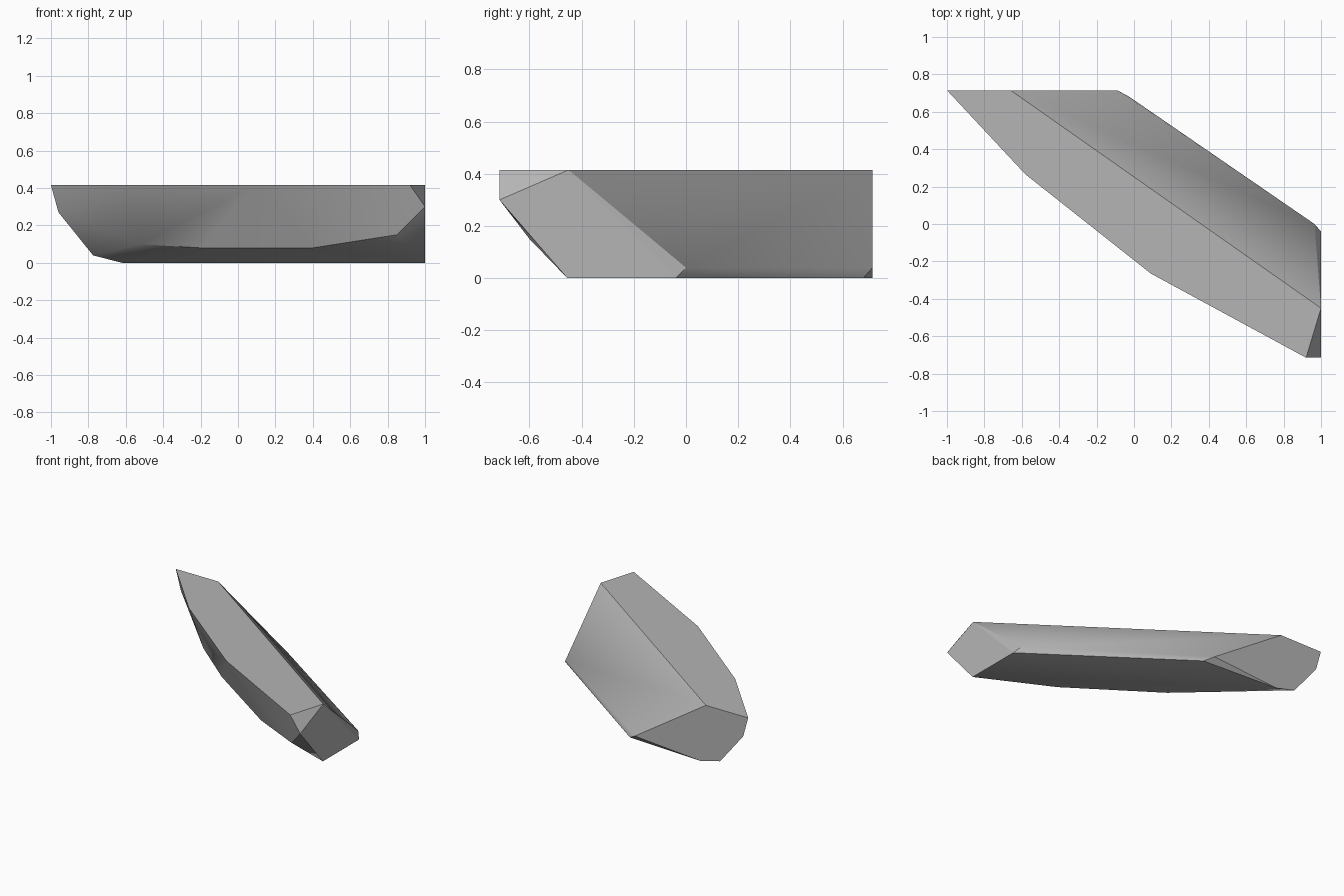
import bpy, bmesh, math

cube = bpy.data.objects.get("Cube")
if cube:
    bpy.data.objects.remove(cube, do_unlink=True)

TOP, BACK, END = 0.415, 0.715, 1.0

# Flat top outline
top = [(-1, BACK), (-0.66, BACK), (END, -0.45), (0.92, -BACK), (0.09, -0.265), (-0.58, 0.265)]
points = [(x, y, TOP) for x, y in top]

# Underside outline
base = [(END, -0.04), (-0.025, 0.68), (-0.62, BACK), (END, -0.455)]
points += [(x, y, 0) for x, y in base]

# Chipped rim: back slope foot, back corners, end corner, front belly
points += [(0.965, 0, 0.04), (-0.09, BACK, 0.04)]
points += [(-0.775, BACK, 0.04), (-0.96, BACK, 0.27)]
points += [(END, -BACK, 0.3), (0.85, -0.6, 0.15)]
points += [(0.4, -0.306, 0.08), (-0.2, 0.1, 0.08), (-0.53, 0.36, 0.1)]

# Wrap the corners into one faceted stone
bm = bmesh.new()
for p in points:
    bm.verts.new(p)
bmesh.ops.convex_hull(bm, input=bm.verts)
bmesh.ops.dissolve_limit(bm, angle_limit=math.radians(1.5), verts=bm.verts, edges=bm.edges)
bmesh.ops.recalc_face_normals(bm, faces=bm.faces)
mesh = bpy.data.meshes.new("stone_slab")
bm.to_mesh(mesh)
bm.free()
stone = bpy.data.objects.new("stone_slab", mesh)
bpy.context.collection.objects.link(stone)

# Grey stone colour
grey = bpy.data.materials.new("stone_grey")
grey.use_nodes = True
color = (0.46, 0.46, 0.46, 1)
grey.diffuse_color = color
grey.node_tree.nodes["Principled BSDF"].inputs["Base Color"].default_value = color
mesh.materials.append(grey)

# Soft belly, crisp main edges
bpy.ops.object.select_all(action="DESELECT")
stone.select_set(True)
bpy.context.view_layer.objects.active = stone
bpy.ops.object.shade_smooth_by_angle(angle=math.radians(30))
